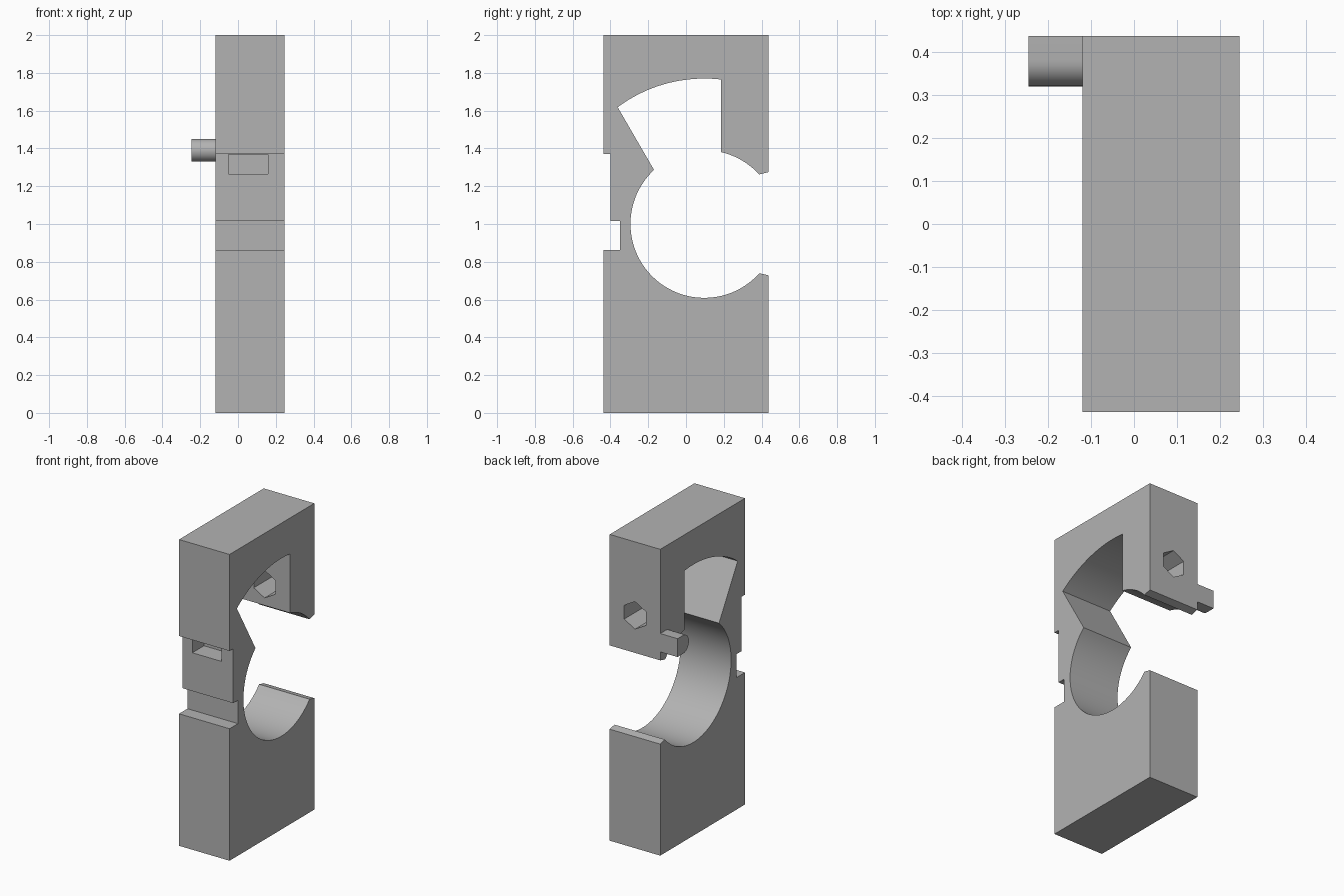
import bpy, bmesh
from math import sin, cos, pi, atan2
from mathutils import Vector

default = bpy.data.objects.get("Cube")
if default:
    bpy.data.objects.remove(default)

# Single grey material
GREY = (0.45, 0.45, 0.45, 1)
grey = bpy.data.materials.new("plain grey")
grey.use_nodes = True
grey.diffuse_color = GREY
grey.node_tree.nodes["Principled BSDF"].inputs["Base Color"].default_value = GREY


def arc(cy, cz, r, start, end, n):
    """Points on an arc in the y-z plane."""
    return [(cy + r * cos(start + (end - start) * i / n),
             cz + r * sin(start + (end - start) * i / n)) for i in range(n + 1)]


def prism(name, points, direction, smooth=False):
    """Extrude a planar outline along a vector."""
    bm = bmesh.new()
    face = bm.faces.new([bm.verts.new(p) for p in points])
    new = bmesh.ops.extrude_face_region(bm, geom=[face], use_keep_orig=True)["geom"]
    bmesh.ops.translate(bm, vec=Vector(direction),
                        verts=[v for v in new if isinstance(v, bmesh.types.BMVert)])
    bmesh.ops.recalc_face_normals(bm, faces=bm.faces)
    mesh = bpy.data.meshes.new(name)
    bm.to_mesh(mesh)
    bm.free()
    mesh.materials.append(grey)
    obj = bpy.data.objects.new(name, mesh)
    bpy.context.collection.objects.link(obj)
    return obj


def cut(target, cutter):
    """Subtract a cutter and hide it."""
    mod = target.modifiers.new(cutter.name, 'BOOLEAN')
    mod.operation = 'DIFFERENCE'
    mod.solver = 'EXACT'
    mod.object = cutter
    bpy.context.view_layer.objects.active = target
    bpy.ops.object.modifier_apply(modifier=mod.name)
    cutter.hide_render = True
    bpy.data.objects.remove(cutter)


def smooth(obj):
    bpy.ops.object.select_all(action='DESELECT')
    obj.select_set(True)
    bpy.context.view_layer.objects.active = obj
    bpy.ops.object.shade_smooth_by_angle(angle=pi / 6)


X0, X1, Y = -0.12, 0.245, 0.437
CY, CZ, R = 0.097, 1.0, 0.391


def angle(y, z):
    return atan2(z - CZ, y - CY)


# Clamp body: side outline with bore, upper pocket and stepped front
bore = arc(CY, CZ, R, angle(0.389, 0.739), angle(-0.17, 1.287) - 2 * pi, 48)
pocket_roof = arc(CY, CZ, 0.77, angle(-0.36, 1.616), angle(0.185, 1.765), 24)
upper_jaw = arc(CY, CZ, R, angle(0.185, 1.383), angle(0.389, 1.264), 10)
outline = ([(-Y, 0), (Y, 0), (Y, 0.728)] + bore + pocket_roof + upper_jaw
           + [(Y, 1.275), (Y, 2), (-Y, 2), (-Y, 1.37), (-0.4, 1.37),
              (-0.4, 1.015), (-0.35, 1.015), (-0.35, 0.862), (-Y, 0.862)])
body = prism("clamp_body", [(X0, y, z) for y, z in outline], (X1 - X0, 0, 0))

# Hexagonal hole through the back wall
hexagon = [(0.0625 + 0.09 * sin(i * pi / 3), 0.1, 1.52 + 0.09 * cos(i * pi / 3))
           for i in range(6)]
cut(body, prism("hex_hole_cutter", hexagon, (0, 0.5, 0)))

# Blind slot under the front ledge
slot = [(x, -0.42, z) for x, z in
        ((-0.05, 1.265), (0.16, 1.265), (0.16, 1.369), (-0.05, 1.369))]
cut(body, prism("front_slot_cutter", slot, (0, 0.14, 0)))
smooth(body)

# Round-nosed side peg, flush with the back
nose = arc(0.38, 1.39, 0.06, pi / 2, 3 * pi / 2, 16)
peg_outline = nose + [(Y, 1.33), (Y, 1.45)]
peg = prism("side_peg", [(-0.245, y, z) for y, z in peg_outline], (X0 + 0.245, 0, 0))
smooth(peg)
